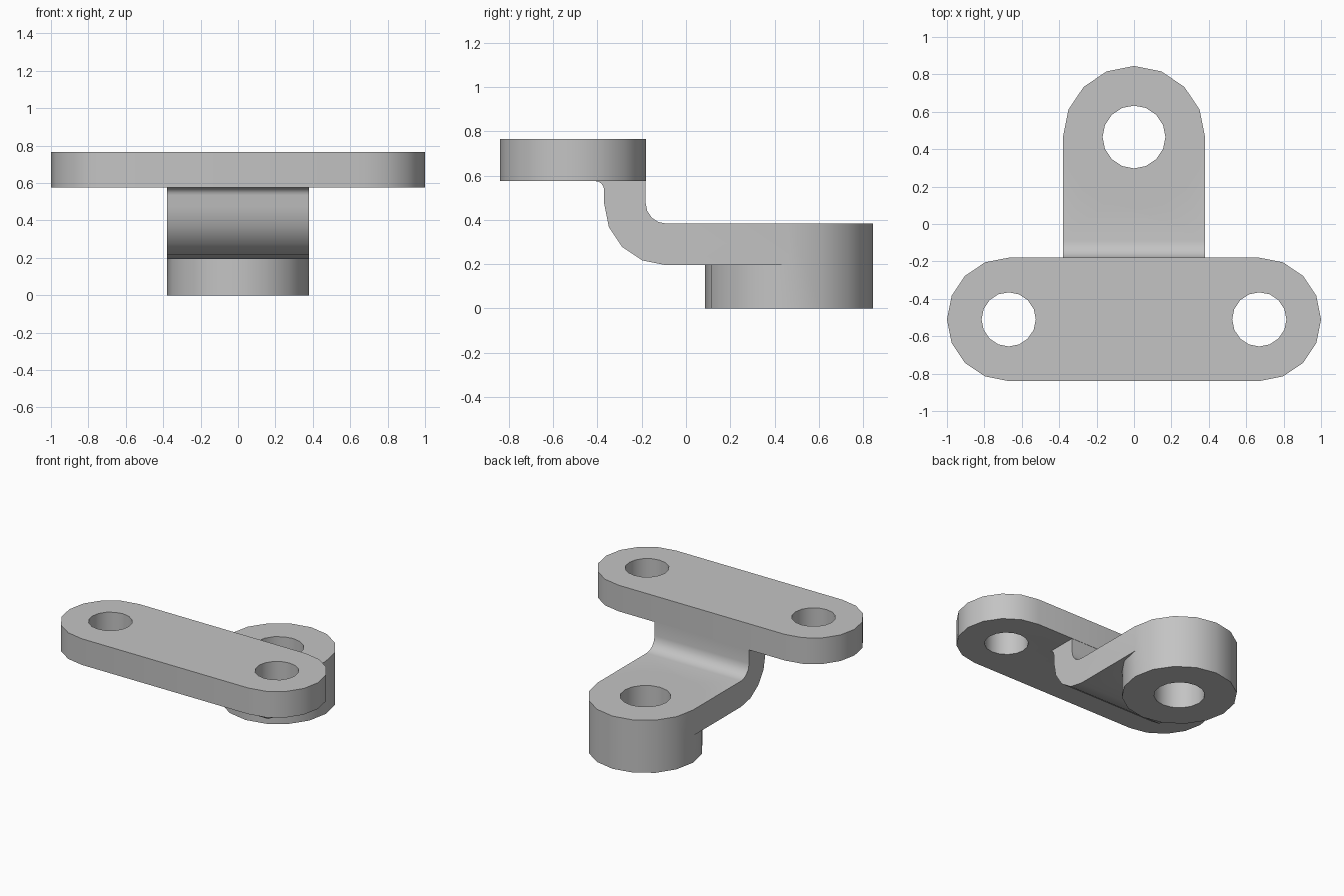
import bpy, bmesh, math
from mathutils import Vector

cube = bpy.data.objects.get("Cube")
if cube:
    bpy.data.objects.remove(cube, do_unlink=True)

grey = bpy.data.materials.new("plain grey")
grey.use_nodes = True
grey.diffuse_color = (0.55, 0.55, 0.55, 1)
grey.node_tree.nodes["Principled BSDF"].inputs["Base Color"].default_value = grey.diffuse_color

WIDTH = 0.38                    # half width of the arm and radius of the boss
BOSS_Y, PLATE_Y, HOLE_X = 0.465, -0.51, 0.67
ARM_LOW, ARM_TOP = 0.195, 0.383
PLATE_LOW, PLATE_TOP = 0.575, 0.765


def arc(cx, cy, r, start, end, steps):
    angles = [math.radians(start + (end - start) * i / steps) for i in range(steps + 1)]
    return [(cx + r * math.cos(a), cy + r * math.sin(a)) for a in angles]


def prism(name, points, offset):
    """Closed solid made by sweeping a flat outline along an offset."""
    bm = bmesh.new()
    face = bm.faces.new([bm.verts.new(p) for p in points])
    swept = bmesh.ops.extrude_face_region(bm, geom=[face])["geom"]
    verts = [v for v in swept if isinstance(v, bmesh.types.BMVert)]
    bmesh.ops.translate(bm, verts=verts, vec=Vector(offset))
    bmesh.ops.recalc_face_normals(bm, faces=bm.faces)
    mesh = bpy.data.meshes.new(name)
    bm.to_mesh(mesh)
    bm.free()
    mesh.materials.append(grey)
    obj = bpy.data.objects.new(name, mesh)
    bpy.context.collection.objects.link(obj)
    return obj


def cylinder(name, x, y, r, low, high):
    ring = arc(x, y, r, 0, 360, 16)[:-1]
    return prism(name, [(px, py, low) for px, py in ring], (0, 0, high - low))


def combine(obj, other, operation):
    """Apply a boolean and discard the second solid."""
    mod = obj.modifiers.new("join", 'BOOLEAN')
    mod.operation, mod.object, mod.solver = operation, other, 'EXACT'
    bpy.context.view_layer.objects.active = obj
    bpy.ops.object.modifier_apply(modifier=mod.name)
    bpy.data.objects.remove(other, do_unlink=True)


# Curved arm: side profile with two bends, swept across the width
bend_y, bend_z = -0.09, 0.475
profile = [(BOSS_Y, ARM_TOP)]
profile += arc(bend_y, bend_z, bend_z - ARM_TOP, 270, 180, 4)
profile += [(-0.182, PLATE_LOW)]
profile += arc(-0.41, PLATE_LOW - 0.04, 0.04, 90, 0, 4)
profile += arc(bend_y, bend_z, bend_z - ARM_LOW, 180, 270, 4)
profile += [(BOSS_Y, ARM_LOW)]
bracket = prism("bracket", [(-WIDTH, y, z) for y, z in profile], (2 * WIDTH, 0, 0))

# Round boss at the end of the arm
combine(bracket, cylinder("boss", 0, BOSS_Y, WIDTH, 0, ARM_TOP), 'UNION')

# Raised mounting plate with round ends
outline = arc(HOLE_X, PLATE_Y, 0.33, -90, 90, 8) + arc(-HOLE_X, PLATE_Y, 0.33, 90, 270, 8)
plate = prism("mounting_plate", [(x, y, PLATE_LOW) for x, y in outline],
              (0, 0, PLATE_TOP - PLATE_LOW))
combine(bracket, plate, 'UNION')

# Bolt holes
for x, y, r in ((0, BOSS_Y, 0.168), (HOLE_X, PLATE_Y, 0.145), (-HOLE_X, PLATE_Y, 0.145)):
    combine(bracket, cylinder("hole_cutter", x, y, r, -0.1, 1), 'DIFFERENCE')

# Smooth curved walls, crisp rims
bpy.ops.object.select_all(action='DESELECT')
bracket.select_set(True)
bpy.context.view_layer.objects.active = bracket
bpy.ops.object.shade_smooth_by_angle(angle=math.radians(30))
